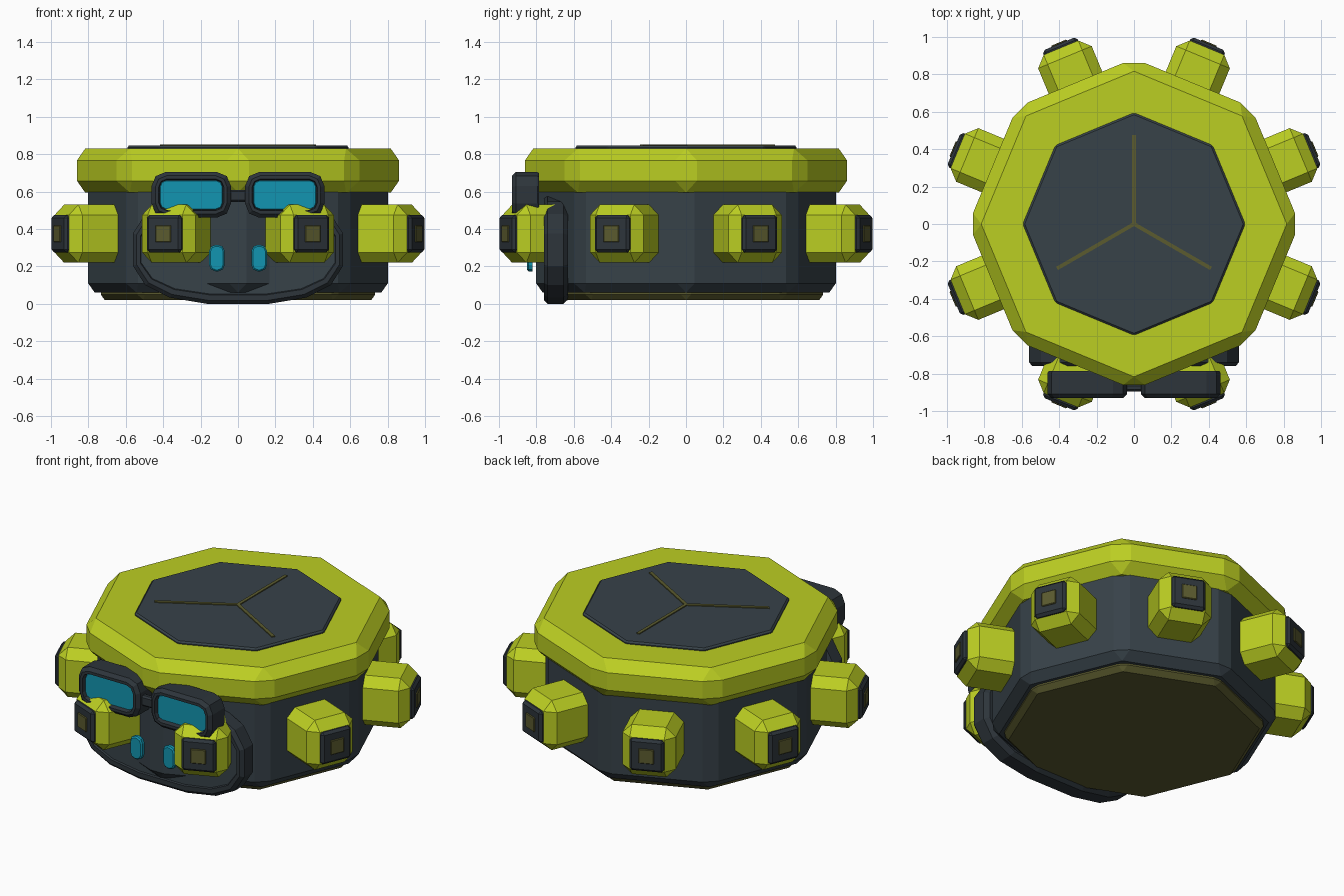
import bpy, bmesh, math
from mathutils import Matrix, Vector

if "Cube" in bpy.data.objects:
    bpy.data.objects.remove(bpy.data.objects["Cube"])


def material(name, rgb):
    m = bpy.data.materials.new(name)
    m.diffuse_color = (*rgb, 1)
    m.use_nodes = True
    m.node_tree.nodes["Principled BSDF"].inputs["Base Color"].default_value = m.diffuse_color
    return m


LIME = material("lime", (0.50, 0.62, 0.016))
SLATE = material("slate", (0.038, 0.054, 0.066))
CHARCOAL = material("charcoal", (0.026, 0.035, 0.043))
TEAL = material("teal", (0.006, 0.30, 0.44))
OLIVE = material("olive", (0.105, 0.105, 0.028))


def finish(bm, name, *mats):
    bmesh.ops.recalc_face_normals(bm, faces=bm.faces[:])
    me = bpy.data.meshes.new(name)
    bm.to_mesh(me)
    bm.free()
    for m in mats:
        me.materials.append(m)
    ob = bpy.data.objects.new(name, me)
    bpy.context.collection.objects.link(ob)
    return ob


def bevel(bm, w):
    if w:
        bmesh.ops.bevel(bm, geom=bm.edges[:], offset=w, segments=1,
                        affect='EDGES', clamp_overlap=True)


def loft(bm, rings):
    """Closed solid through rings of equal point count; returns the last cap."""
    vs = [[bm.verts.new(p) for p in r] for r in rings]
    n = len(vs[0])
    for a, b in zip(vs, vs[1:]):
        for i in range(n):
            j = (i + 1) % n
            bm.faces.new((a[i], a[j], b[j], b[i]))
    bm.faces.new(vs[0])
    return bm.faces.new(vs[-1])


def octagon(name, r, z0, z1, w, mat):
    bm = bmesh.new()
    ring = lambda z: [(r * math.cos(k * math.pi / 4), r * math.sin(k * math.pi / 4), z)
                      for k in range(8)]
    loft(bm, [ring(z0), ring(z1)])
    bevel(bm, w)
    return finish(bm, name, mat)


def box(name, lo, hi, w, mat, matrix=Matrix()):
    bm = bmesh.new()
    lo, hi = Vector(lo), Vector(hi)
    bmesh.ops.create_cube(bm, size=1, matrix=Matrix.Translation((lo + hi) / 2)
                          @ Matrix.Diagonal((*(hi - lo), 1)))
    bevel(bm, w)
    bm.transform(matrix)
    return finish(bm, name, mat)


def rounded(cx, cz, hw, hh, c, y):
    """Rectangle in the xz plane with corners rounded in two steps."""
    pts = []
    for q in range(4):
        sx, sz = ((1, 1), (-1, 1), (-1, -1), (1, -1))[q]
        for k in range(3):
            a = math.radians(q * 90 + k * 45)
            pts.append((cx + sx * (hw - c) + c * math.cos(a), y,
                        cz + sz * (hh - c) + c * math.sin(a)))
    return pts


# Drum body, base and lid
octagon("base", 0.745, 0.02, 0.09, 0.03, OLIVE)
octagon("drum_body", 0.82, 0.06, 0.66, 0.05, SLATE)
octagon("lid_ring", 0.885, 0.595, 0.83, 0.063, LIME)
octagon("lid_plate", 0.595, 0.80, 0.846, 0.01, SLATE)
for i in range(3):
    box(f"lid_rib_{i + 1}", (0, -0.01, 0.84), (0.475, 0.01, 0.852), 0, OLIVE,
        Matrix.Rotation(math.radians(90 + 120 * i), 4, 'Z'))

# Eight knobs around the drum
ZC = 0.375
for i in range(8):
    rot = Matrix.Rotation(math.radians(22.5 + 45 * i), 4, 'Z')
    for part, r0, r1, h, w, mat in (("knob", 0.62, 1.02, 0.155, 0.055, LIME),
                                    ("knob_cap", 0.98, 1.043, 0.1, 0.015, CHARCOAL),
                                    ("knob_stud", 1.03, 1.05, 0.045, 0.004, OLIVE)):
        box(f"{part}_{i + 1}", (r0, -h, ZC - h), (r1, h, ZC + h), w, mat, rot)


# Chin guard: rounded plate with dark rim and lighter front panel
def oval(hw, hh, y):
    pts = []
    for k in range(16):
        a = 2 * math.pi * (k + 0.5) / 16
        c, s = math.cos(a), math.sin(a)
        pts.append((math.copysign(hw * abs(c) ** 0.75, c), y,
                    0.29 + math.copysign(hh * abs(s) ** 0.75, s)))
    return pts


bm = bmesh.new()
panel = loft(bm, [oval(0.545, 0.27, -0.63), oval(0.57, 0.294, -0.655),
                  oval(0.57, 0.294, -0.74), oval(0.55, 0.275, -0.76),
                  oval(0.53, 0.245, -0.76), oval(0.525, 0.24, -0.75)])
panel.material_index = 1
finish(bm, "chin_guard", CHARCOAL, SLATE)

for s, side in ((-1, "left"), (1, "right")):
    # Goggle frame with recessed lens
    cx, cz = s * 0.25, 0.583
    bm = bmesh.new()
    loft(bm, [rounded(cx, cz, 0.205, 0.116, 0.07, -0.785),
              rounded(cx, cz, 0.212, 0.122, 0.075, -0.795),
              rounded(cx, cz, 0.212, 0.122, 0.075, -0.91),
              rounded(cx, cz, 0.192, 0.102, 0.06, -0.93),
              rounded(cx, cz, 0.175, 0.085, 0.045, -0.93),
              rounded(cx, cz, 0.168, 0.078, 0.035, -0.905)])
    finish(bm, f"goggle_frame_{side}", CHARCOAL)
    bm = bmesh.new()
    loft(bm, [rounded(cx, cz, 0.168, 0.078, 0.035, -0.904),
              rounded(cx, cz, 0.165, 0.075, 0.033, -0.911)])
    finish(bm, f"goggle_lens_{side}", TEAL)
    # Small teal light on the chin
    bm = bmesh.new()
    loft(bm, [rounded(s * 0.113, 0.245, 0.042, 0.071, 0.035, -0.822),
              rounded(s * 0.113, 0.245, 0.042, 0.071, 0.035, -0.842),
              rounded(s * 0.113, 0.245, 0.034, 0.063, 0.028, -0.85)])
    finish(bm, f"chin_light_{side}", TEAL)

box("goggle_bridge", (-0.06, -0.895, 0.545), (0.06, -0.855, 0.61), 0.01, CHARCOAL)
